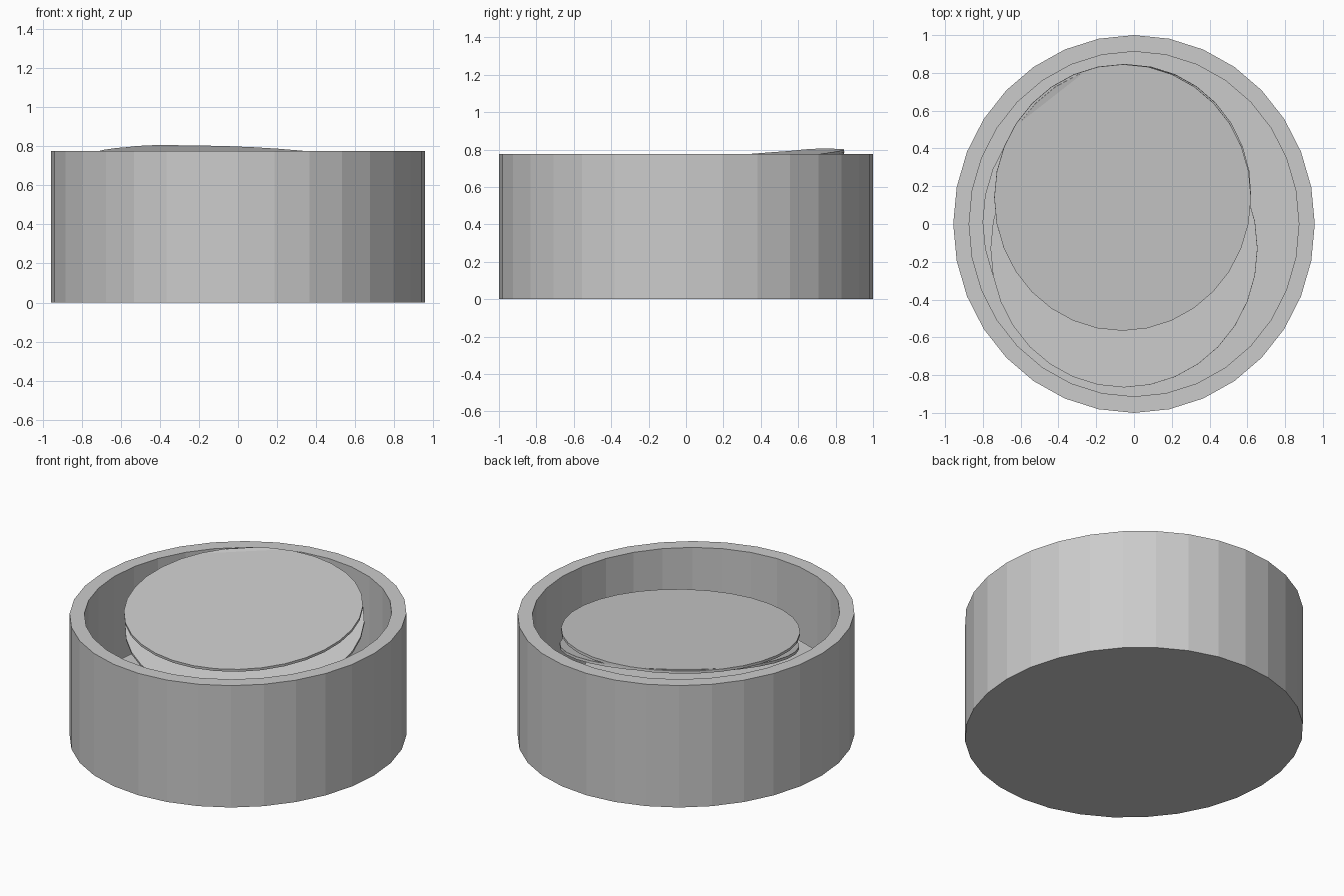
import bpy, bmesh, math
from mathutils import Matrix, Euler

SIDES = 32

cube = bpy.data.objects.get("Cube")
if cube:
    bpy.data.objects.remove(cube, do_unlink=True)

grey = bpy.data.materials.new("plain grey")
grey.use_nodes = True
colour = (0.6, 0.6, 0.6, 1)
grey.diffuse_color = colour
bsdf = next(n for n in grey.node_tree.nodes if n.type == 'BSDF_PRINCIPLED')
bsdf.inputs["Base Color"].default_value = colour


def lathe(name, rings):
    """Faceted oval body from (x radius, y radius, z) rings, capped at both ends."""
    bm = bmesh.new()
    loops = []
    for rx, ry, z in rings:
        angles = [2 * math.pi * i / SIDES for i in range(SIDES)]
        loops.append([bm.verts.new((rx * math.cos(a), ry * math.sin(a), z)) for a in angles])
    for low, high in zip(loops, loops[1:]):
        for i in range(SIDES):
            j = (i + 1) % SIDES
            bm.faces.new((low[i], low[j], high[j], high[i]))
    bm.faces.new(loops[0][::-1])
    bm.faces.new(loops[-1])
    bmesh.ops.recalc_face_normals(bm, faces=bm.faces)
    mesh = bpy.data.meshes.new(name)
    bm.to_mesh(mesh)
    bm.free()
    mesh.materials.append(grey)
    obj = bpy.data.objects.new(name, mesh)
    bpy.context.collection.objects.link(obj)
    return obj


def disc(name, centre, radii, slope):
    """Thin disc whose top centre sits at centre, rising by slope along x and y."""
    rx, ry = radii
    obj = lathe(name, [(rx, ry, -0.016), (rx, ry, 0)])
    tilt = Euler((math.atan(slope[1]), -math.atan(slope[0]), 0))
    obj.matrix_world = Matrix.Translation(centre) @ tilt.to_matrix().to_4x4()


# Open round container with a thick wall and floor
lathe("container", [(0.957, 1, 0), (0.957, 1, 0.775),
                    (0.873, 0.913, 0.775), (0.873, 0.913, 0.08)])

# Two tilted discs leaning near the rim
disc("top_disc", (-0.06, 0.14, 0.738), (0.68, 0.708), (-0.032, 0.089))
disc("leaning_disc", (-0.055, 0.145, 0.646), (0.68, 0.712), (-0.12, 0.2))

# Loose discs lying lower down
disc("upper_lying_disc", (-0.053, -0.13, 0.34), (0.707, 0.735), (0.03, 0))
disc("lower_lying_disc", (-0.1, 0.01, 0.29), (0.702, 0.73), (0.03, 0))

# Hidden pile supporting the lying discs
for i in range(4):
    disc(f"pile_disc_{i + 1}", (-0.07, -0.06, 0.12 + 0.035 * i), (0.68, 0.71), (0.02, 0))
